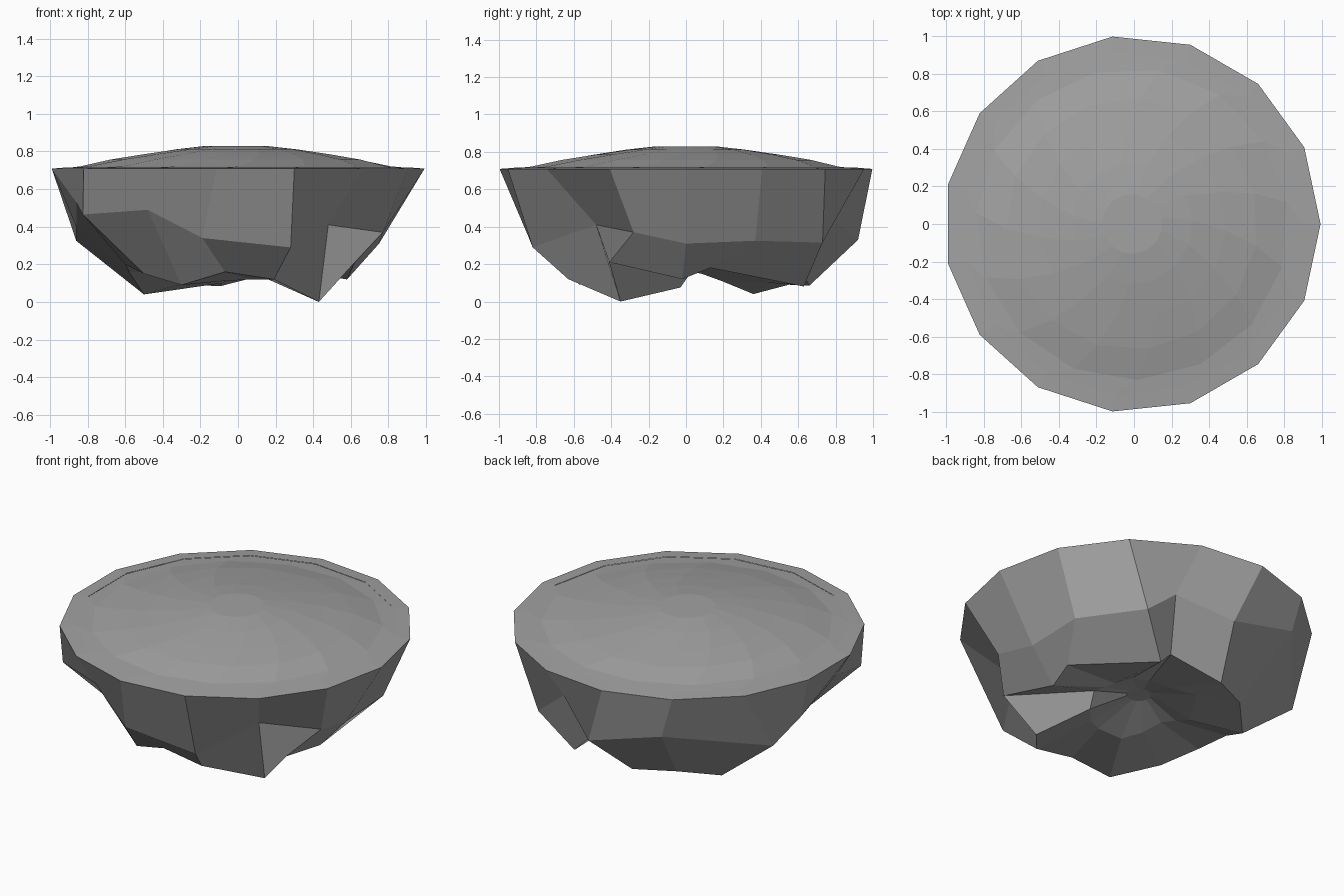
import bpy, math

if "Cube" in bpy.data.objects:
    bpy.data.objects.remove(bpy.data.objects["Cube"])

N = 15
CX = -0.01

stone = bpy.data.materials.new("stone_grey")
stone.diffuse_color = (.36, .36, .36, 1)
stone.use_nodes = True
stone.node_tree.nodes["Principled BSDF"].inputs["Base Color"].default_value = stone.diffuse_color


def circle(r, z, twist=0.0, cx=CX, cy=0.0):
    """15-sided level ring, optionally rotated (degrees)."""
    return [(cx + r * math.cos(math.radians(24 * k + twist)),
             cy + r * math.sin(math.radians(24 * k + twist)), z) for k in range(N)]


def loft(name, rings, cap_first, cap_last):
    """Skin a list of rings, ordered from bottom to top."""
    verts = [p for ring in rings for p in ring]
    faces = []
    for i in range(len(rings) - 1):
        a, b = i * N, (i + 1) * N
        for k in range(N):
            n = (k + 1) % N
            faces.append((a + k, a + n, b + n, b + k))
    if cap_first:
        faces.append(tuple(reversed(range(N))))
    if cap_last:
        m = (len(rings) - 1) * N
        faces.append(tuple(range(m, m + N)))
    mesh = bpy.data.meshes.new(name)
    mesh.from_pydata(verts, [], faces)
    mesh.update()
    mesh.materials.append(stone)
    obj = bpy.data.objects.new(name, mesh)
    bpy.context.collection.objects.link(obj)
    return obj


# Craggy flank of the rock, one point per side
flank = [(.75, 0, .31), (.745, .37, .325), (.51, .73, .315), (.32, .75, .47),
         (.03, .92, .33), (-.44, .87, .46), (-.86, .37, .325), (-.86, .10, .40),
         (-.86, -.26, .53), (-.825, -.55, .465), (-.48, -.72, .49),
         (-.19, -.84, .34), (.28, -.82, .29), (.48, -.48, .41), (.77, -.28, .37)]

# Lower broken edge of the rock
foot = [(.58, -.02, .12), (.60, .13, .18), (.33, .63, .08), (.24, .61, .17),
        (-.09, .66, .085), (-.32, .55, .09), (-.50, .36, .04), (-.58, .12, .16),
        (-.60, -.15, .20), (-.50, -.36, .15), (-.30, -.57, .09),
        (-.07, -.63, .16), (.19, -.63, .12), (.43, -.35, 0), (.62, -.41, .21)]

# Uneven lip of the hollow underside
lip = [(.28, .07, .18), (.25, .13, .19), (.20, .22, .20), (.11, .27, .20),
       (.02, .33, .16), (-.085, .445, .10), (-.25, .19, .11), (-.24, .08, .15),
       (-.20, 0, .16), (-.16, -.12, .13), (-.09, -.22, .11), (.07, -.23, .12),
       (.16, -.19, .12), (.30, -.03, .075), (.32, .03, .16)]

# Rock with a flat rim on top
loft("rock_base", [circle(.07, .21, cx=.04, cy=.09), lip, foot, flank,
                   circle(1.002, .709), circle(.914, .716)], True, False)

# Low twisted mound on top
profile = [(.916, .713, 0), (.83, .721, 8), (.67, .757, 14), (.50, .785, 20),
           (.32, .812, 28), (.16, .83, 36)]
loft("top_mound", [circle(*p) for p in profile], False, True)
